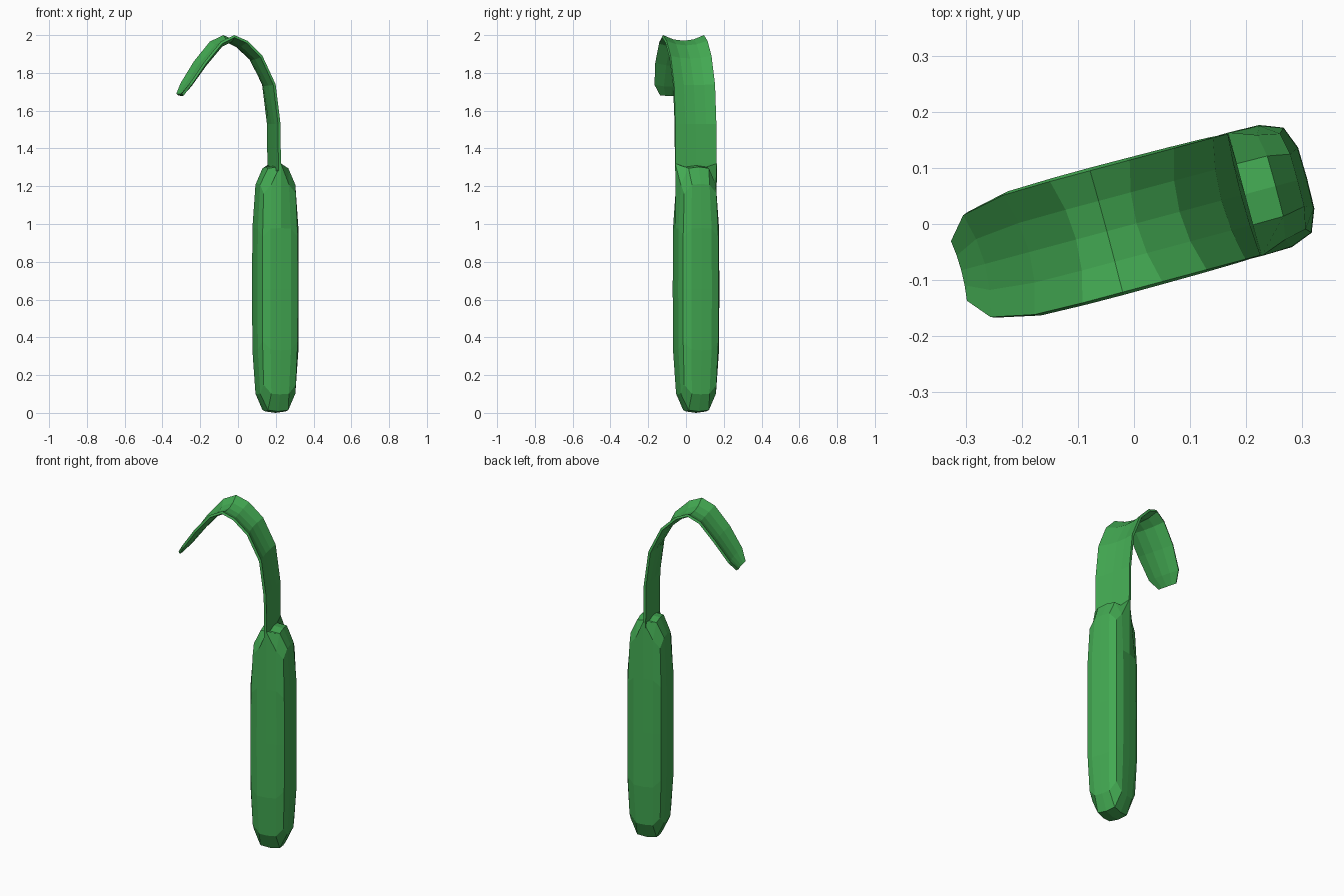
import bpy, bmesh, math
from mathutils import Vector

cube = bpy.data.objects.get("Cube")
if cube:
    bpy.data.objects.remove(cube, do_unlink=True)

# One green for the whole plant
green = bpy.data.materials.new("leaf_green")
green.use_nodes = True
COLOUR = (0.056, 0.40, 0.085, 1)
green.diffuse_color = COLOUR
green.node_tree.nodes["Principled BSDF"].inputs["Base Color"].default_value = COLOUR

TURN = math.radians(15)   # the leaf bends along this direction
HALF = 0.114              # half width of stem and leaf


def finish(bm, name):
    mesh = bpy.data.meshes.new(name)
    bm.to_mesh(mesh)
    bm.free()
    mesh.materials.append(green)
    obj = bpy.data.objects.new(name, mesh)
    obj.rotation_euler.z = TURN
    bpy.context.collection.objects.link(obj)
    return obj


# Stem: a gridded box rounded to a superellipsoid, with two shoulders
# pulled up to meet the foot of the leaf
HEIGHT = 1.31
POWER = 4.27
bm = bmesh.new()
bmesh.ops.create_cube(bm, size=2)
bmesh.ops.subdivide_edges(bm, edges=bm.edges[:], cuts=3, use_grid_fill=True)
for v in bm.verts:
    shoulder = abs(v.co.x) < 0.01 and abs(v.co.y) > 0.99 and v.co.z > 0.99
    norm = sum(abs(c) ** POWER for c in v.co) ** (1 / POWER)
    p = v.co / norm
    v.co = Vector((0.205 + p.x * HALF, p.y * HALF, (p.z + 1) * HEIGHT / 2))
    if shoulder:
        v.co.y = math.copysign(HALF, v.co.y)
        v.co.z = 1.32
finish(bm, "stem")

# Leaf: rows along a hooked path, as (along, height, half width, trough depth)
rows = [(0.205, 1.28, 0.112, 0), (0.205, 1.32, 0.112, 0),
        (0.203, 1.53, 0.112, 0.005), (0.176, 1.74, 0.112, 0.015),
        (0.104, 1.89, 0.112, 0.024), (0.022, 1.97, 0.112, 0.03),
        (-0.051, 2.0, 0.112, 0.03), (-0.125, 1.965, 0.112, 0.028),
        (-0.213, 1.86, 0.110, 0.025), (-0.29, 1.745, 0.094, 0.018),
        (-0.323, 1.69, 0.055, 0.005)]
bm = bmesh.new()
grid = []
for k, (u, z, half, dip) in enumerate(rows):
    a, b = rows[max(k - 1, 0)], rows[min(k + 1, len(rows) - 1)]
    inward = Vector((a[1] - b[1], 0, b[0] - a[0])).normalized()
    line = []
    for i in range(-2, 3):
        s = i / 2
        p = Vector((u, s * half, z)) + inward * dip * (1 - s * s)
        line.append(bm.verts.new(p))
    grid.append(line)
for low, high in zip(grid, grid[1:]):
    for i in range(4):
        bm.faces.new((low[i], low[i + 1], high[i + 1], high[i]))
leaf = finish(bm, "hooked_leaf")
thick = leaf.modifiers.new("thickness", "SOLIDIFY")
thick.thickness = 0.014
thick.offset = -1
